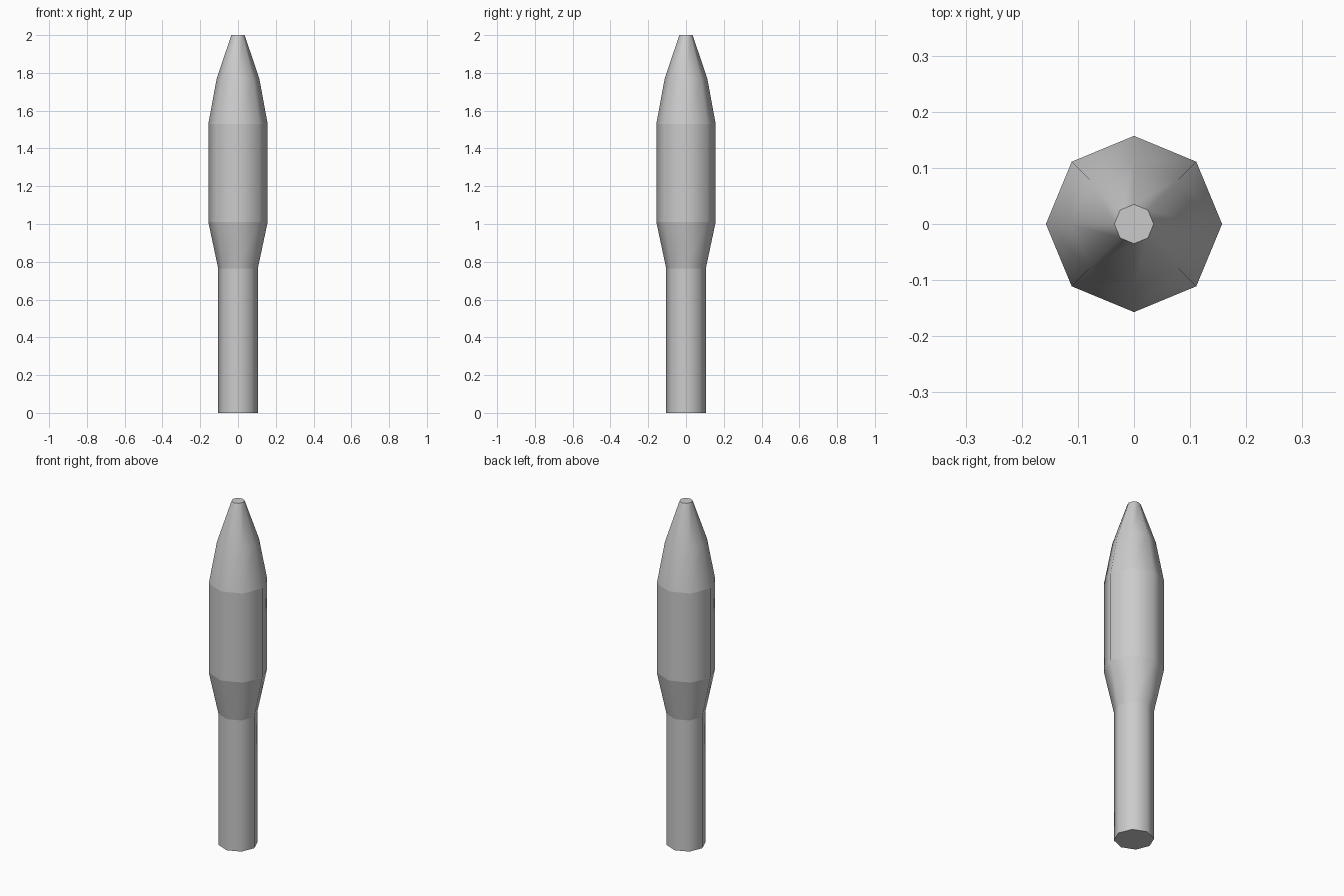
import bpy
import bmesh
import math

SIDES = 8

default = bpy.data.objects.get("Cube")
if default:
    bpy.data.objects.remove(default, do_unlink=True)

# Single hull colour
grey = bpy.data.materials.new("hull_grey")
grey.use_nodes = True
colour = (0.6, 0.6, 0.6, 1.0)
grey.diffuse_color = colour
grey.node_tree.nodes["Principled BSDF"].inputs["Base Color"].default_value = colour


def section(name, profile, cap_bottom=False, cap_top=False):
    """Lathe an eight-sided, smooth-sided section from (radius, height) points."""
    bm = bmesh.new()
    rings = []
    for radius, z in profile:
        angles = [math.tau * i / SIDES for i in range(SIDES)]
        rings.append([bm.verts.new((radius * math.cos(a), radius * math.sin(a), z))
                      for a in angles])
    for low, high in zip(rings, rings[1:]):
        for i in range(SIDES):
            j = (i + 1) % SIDES
            bm.faces.new((low[i], low[j], high[j], high[i])).smooth = True
    # Flat end caps with crisp rims
    caps = []
    if cap_bottom:
        caps.append(bm.faces.new(rings[0][::-1]))
    if cap_top:
        caps.append(bm.faces.new(rings[-1]))
    for cap in caps:
        for edge in cap.edges:
            edge.smooth = False
    mesh = bpy.data.meshes.new(name)
    bm.to_mesh(mesh)
    bm.free()
    mesh.materials.append(grey)
    obj = bpy.data.objects.new(name, mesh)
    bpy.context.collection.objects.link(obj)
    return obj


# Sections meet at crisp seams, from the ground up
section("lower_stage", [(0.105, 0), (0.105, 0.765)], cap_bottom=True)
section("flared_adapter", [(0.105, 0.765), (0.157, 1.01)])
section("upper_fairing", [(0.157, 1.01), (0.157, 1.53)])
section("nose_cone", [(0.157, 1.53), (0.113, 1.77), (0.035, 2)], cap_top=True)
